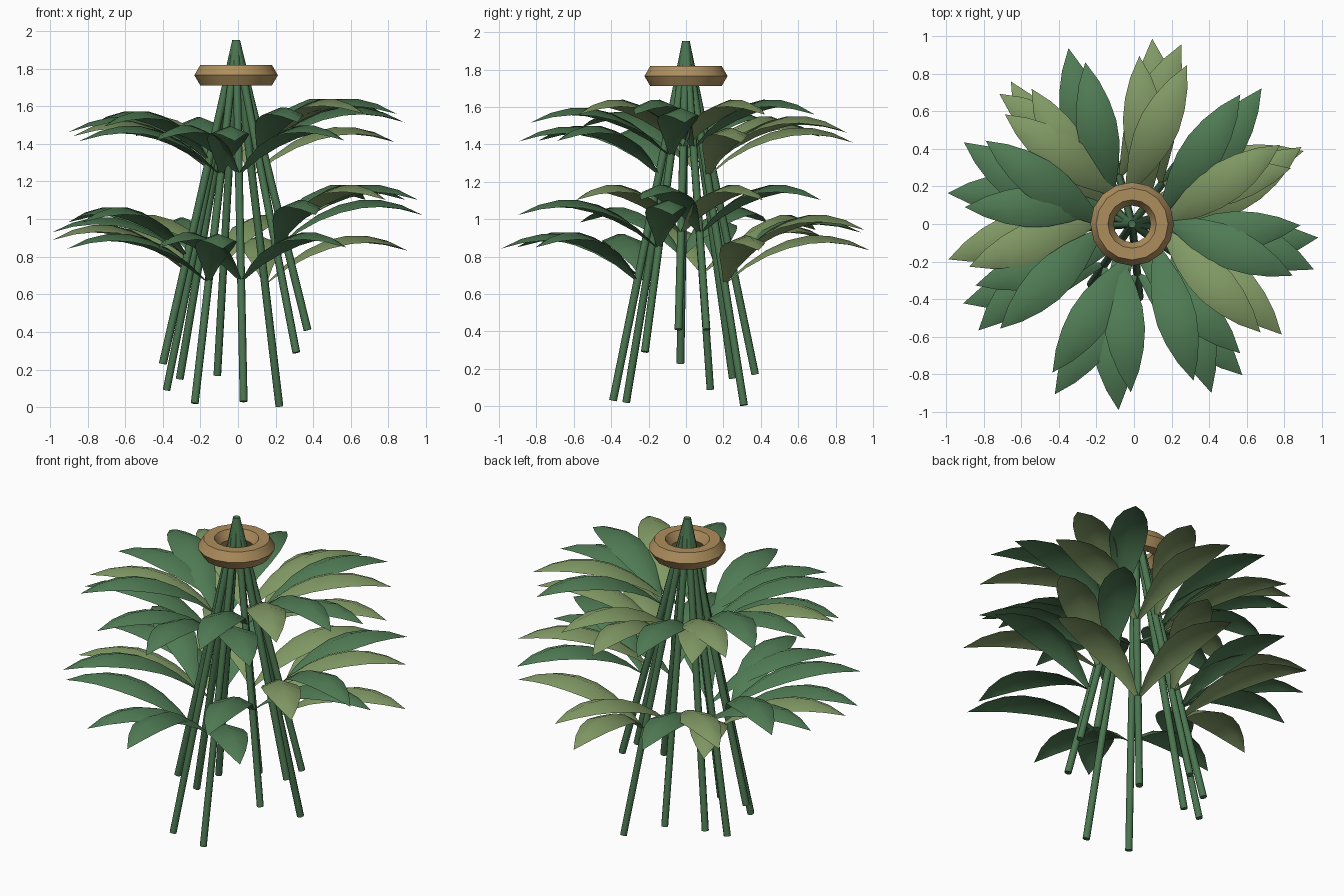
import bpy, bmesh, math
from mathutils import Vector, Matrix

cube = bpy.data.objects.get("Cube")
if cube:
    bpy.data.objects.remove(cube)


def material(name, rgb):
    mat = bpy.data.materials.new(name)
    mat.use_nodes = True
    mat.diffuse_color = (*rgb, 1)
    mat.node_tree.nodes["Principled BSDF"].inputs["Base Color"].default_value = (*rgb, 1)
    return mat


STEM = material("stem green", (0.07, 0.18, 0.08))
DARK = material("dark leaf green", (0.08, 0.2, 0.09))
LIGHT = material("light leaf green", (0.22, 0.32, 0.13))
WOOD = material("tan wood", (0.42, 0.27, 0.11))


def finish(bm, name, mat, angle):
    bmesh.ops.recalc_face_normals(bm, faces=bm.faces)
    mesh = bpy.data.meshes.new(name)
    bm.to_mesh(mesh)
    bm.free()
    mesh.materials.append(mat)
    obj = bpy.data.objects.new(name, mesh)
    bpy.context.collection.objects.link(obj)
    bpy.ops.object.select_all(action='DESELECT')
    obj.select_set(True)
    bpy.context.view_layer.objects.active = obj
    bpy.ops.object.shade_smooth_by_angle(angle=math.radians(angle))
    return obj


def add_stem(name, top, bottom, radius=0.021):
    bm = bmesh.new()
    axis = top - bottom
    turn = axis.to_track_quat('Z', 'Y').to_matrix().to_4x4()
    bmesh.ops.create_cone(bm, cap_ends=True, segments=8, radius1=radius, radius2=radius,
                          depth=axis.length,
                          matrix=Matrix.Translation((top + bottom) / 2) @ turn)
    finish(bm, name, STEM, 50)


# Half widths of a leaf from its base to its tip
WIDTHS = [0.006, 0.045, 0.082, 0.105, 0.108, 0.09, 0.055, 0.0]
REACH = 0.78


def add_leaf(name, base, angle, mat):
    # Arching blade with a raised midrib
    bm = bmesh.new()
    out = Vector((math.cos(angle), math.sin(angle), 0))
    side = Vector((-out.y, out.x, 0))
    rows = []
    for i, w in enumerate(WIDTHS):
        s = REACH * i / (len(WIDTHS) - 1)
        mid = base + out * s + Vector((0, 0, 1.05 * s * (1 - s)))
        droop = Vector((0, 0, -0.4 * w))
        if w:
            points = [mid - side * w + droop, mid, mid + side * w + droop]
        else:
            points = [mid]
        rows.append([bm.verts.new(p) for p in points])
    for a, b in zip(rows, rows[1:]):
        for k in range(2):
            if len(b) == 1:
                bm.faces.new((a[k], a[k + 1], b[0]))
            else:
                bm.faces.new((a[k], a[k + 1], b[k + 1], b[k]))
    finish(bm, name, mat, 50)


# Stems spread from one apex, each with two pairs of leaves
APEX = Vector((-0.01, 0, 1.948))
STEMS = [
    ((0.37, 0.11, 0.41), DARK), ((0.22, 0.31, 0.005), LIGHT),
    ((-0.11, 0.37, 0.17), LIGHT), ((-0.31, 0.25, 0.15), DARK),
    ((-0.38, 0.13, 0.09), LIGHT), ((-0.40, -0.03, 0.23), DARK),
    ((-0.23, -0.32, 0.02), DARK), ((0.03, -0.39, 0.03), DARK),
    ((0.31, -0.22, 0.29), DARK), ((0.37, -0.04, 0.41), LIGHT),
]
for n, (foot, leaf_mat) in enumerate(STEMS, 1):
    foot = Vector(foot)
    add_stem(f"stem_{n}", APEX, foot)
    heading = math.atan2(foot.y - APEX.y, foot.x - APEX.x)
    for tier, fraction in (("upper", 0.37), ("lower", 0.667)):
        node = APEX.lerp(foot, fraction)
        for label, sign in (("a", 1), ("b", -1)):
            add_leaf(f"{tier}_leaf_{n}{label}", node,
                     heading + sign * math.radians(40), leaf_mat)

# Faceted ring around the tied stems
bm = bmesh.new()
RING_SEGMENTS, SIDES = 16, 6
loops = []
for i in range(RING_SEGMENTS):
    a = math.tau * i / RING_SEGMENTS
    loop = []
    for k in range(SIDES):
        b = math.tau * k / SIDES
        r = 0.16 + 0.062 * math.cos(b)
        loop.append(bm.verts.new((APEX.x + r * math.cos(a), r * math.sin(a),
                                  1.765 + 0.062 * math.sin(b))))
    loops.append(loop)
for i in range(RING_SEGMENTS):
    p, q = loops[i], loops[(i + 1) % RING_SEGMENTS]
    for k in range(SIDES):
        m = (k + 1) % SIDES
        bm.faces.new((p[k], q[k], q[m], p[m]))
finish(bm, "binding_ring", WOOD, 40)
